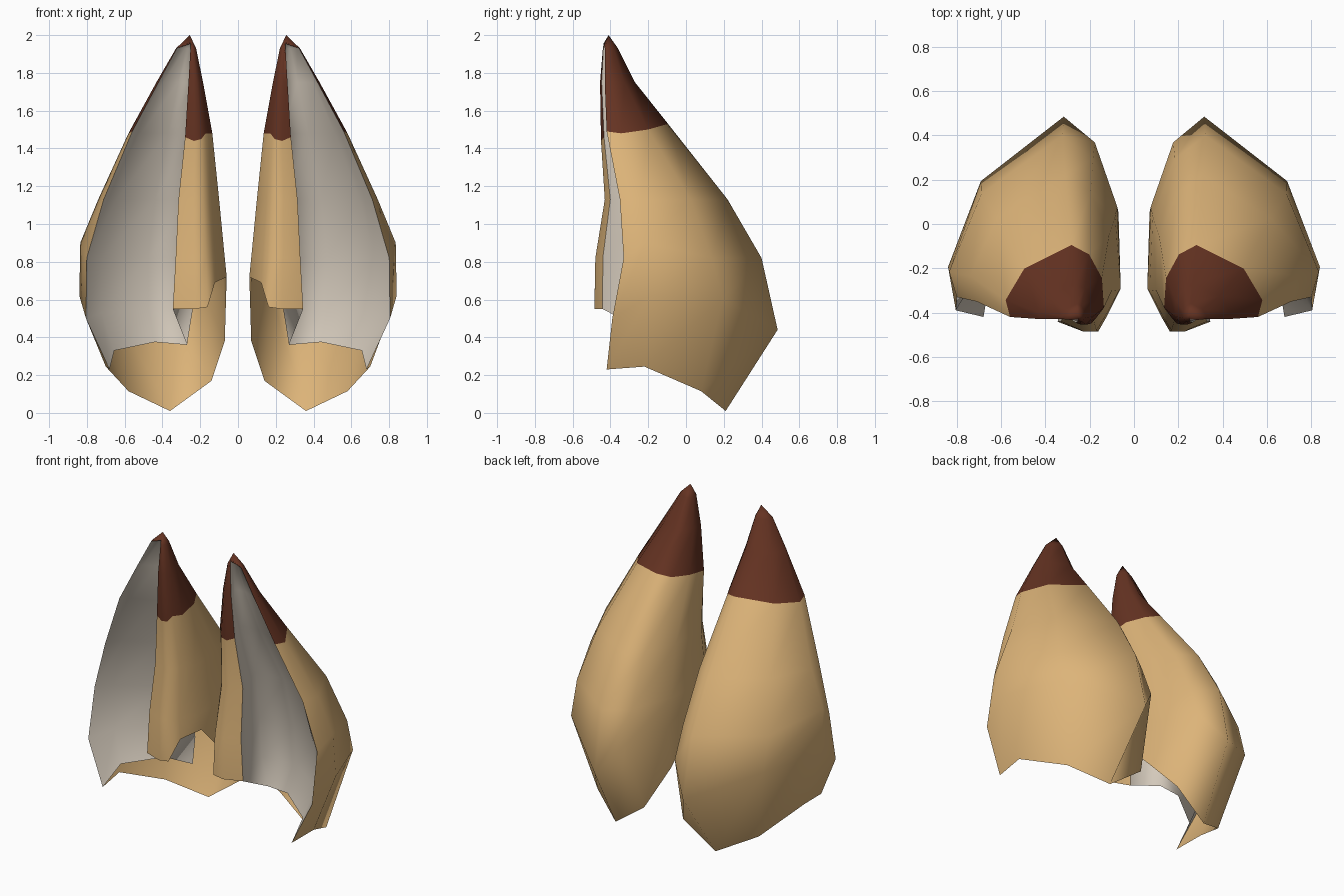
import bpy

cube = bpy.data.objects.get("Cube")
if cube:
    bpy.data.objects.remove(cube, do_unlink=True)


def material(name, colour):
    mat = bpy.data.materials.new(name)
    mat.use_nodes = True
    mat.diffuse_color = (*colour, 1)
    mat.node_tree.nodes["Principled BSDF"].inputs["Base Color"].default_value = (*colour, 1)
    return mat


TAN = material("tan fur", (0.72, 0.455, 0.19))
BROWN = material("dark brown tip", (0.13, 0.033, 0.016))
GREY = material("pale inner ear", (0.66, 0.59, 0.50))

# Ear levels: height, inner x, outer x, front y, back y, rim y, flap edge x
LEVELS = [
    (0.55, 0.06, 0.84, -0.485, 0.485, -0.39, 0.345),
    (0.82, 0.07, 0.835, -0.48, 0.40, -0.33, 0.33),
    (1.13, 0.10, 0.74, -0.43, 0.22, -0.35, 0.315),
    (1.48, 0.136, 0.58, -0.45, -0.095, -0.42, 0.28),
    (1.75, 0.185, 0.432, -0.455, -0.27, -0.43, 0.262),
    (1.93, 0.222, 0.328, -0.44, -0.36, -0.43, 0.25),
]
BORDER = 3  # level where the dark tip begins
SHELL_TIP = (0.255, -0.41, 2.0)
LINING_TIP = (0.252, -0.434, 1.962)

# Cross-section columns: across, depth, {level: lift}, and the hem point below
# (None where the hem is the lowest level)
FLAP_EDGE = (None, 0.045, {BORDER: -0.02, 5: 0.025}, None)
RIM = (0.955, None, {0: -0.05, BORDER: 0.01}, (0.68, -0.42, 0.23))
SHELL = [
    FLAP_EDGE,
    (0.22, 0.0, {BORDER: -0.04}, None),
    (0.13, 0.0, {0: 0.01, BORDER: -0.03}, None),
    (0.08, 0.07, {0: 0.14}, None),
    (0.0, 0.2, {0: 0.17}, None),
    (0.02, 0.58, {0: 0.1, BORDER: 0.02}, (0.07, 0.05, 0.38)),
    (0.15, 0.88, {0: 0.07, BORDER: 0.03}, (0.14, 0.23, 0.17)),
    (0.33, 1.0, {0: -0.11, BORDER: 0.05}, (0.36, 0.21, 0.01)),
    (0.81, 0.7, {0: 0.055, BORDER: 0.02}, (0.58, 0.08, 0.115)),
    (1.0, 0.3, {0: 0.07, 1: 0.08}, (0.70, -0.22, 0.245)),
    RIM,
]
LINING = [
    RIM,
    (0.85, 0.26, {0: -0.02}, (0.655, -0.27, 0.33)),
    (0.53, 0.43, {}, (0.44, -0.12, 0.375)),
    (0.23, 0.4, {}, (0.27, -0.08, 0.36)),
    FLAP_EDGE,
]


def point(level, column):
    z, x_in, x_out, y_front, y_back, y_rim, x_flap = LEVELS[level]
    across, depth, lifts, _ = column
    x = x_flap if across is None else x_in + across * (x_out - x_in)
    y = y_rim if depth is None else y_front + depth * (y_back - y_front)
    return (x, y, z + lifts.get(level, 0))


def sheet(name, columns, tip_point, side, mats, capped=False):
    verts, faces, tones = [], [], []

    def add(p):
        verts.append((p[0] * side, p[1], p[2]))
        return len(verts) - 1

    def face(ids, level):
        ids = [i for i in ids if i is not None]
        if len(ids) > 2:
            faces.append(ids[::-1] if side > 0 else ids)
            tones.append(len(mats) - 1 if level >= BORDER else 0)

    # Hem, then the levels, then the tip
    grid = [[add(c[3]) if c[3] else None for c in columns]]
    for level in range(len(LEVELS)):
        grid.append([add(point(level, c)) for c in columns])
    tip = add(tip_point)
    top = grid[-1]
    for r, (low, high) in enumerate(zip(grid, grid[1:])):
        for j in range(len(columns) - 1):
            face([low[j], low[j + 1], high[j + 1], high[j]], r - 1)
    for j in range(len(columns) - 1):
        face([top[j], top[j + 1], tip], BORDER)
    if capped:
        face([top[-1], top[0], tip], BORDER)

    mesh = bpy.data.meshes.new(name)
    mesh.from_pydata(verts, [], faces)
    for mat in mats:
        mesh.materials.append(mat)
    for poly, tone in zip(mesh.polygons, tones):
        poly.material_index = tone
        poly.use_smooth = True
    mesh.update()
    obj = bpy.data.objects.new(name, mesh)
    bpy.context.collection.objects.link(obj)


# Both ears: furry outer shell with a folded flap, and a pale hollow lining
for label, side in (("left", 1), ("right", -1)):
    sheet(label + "_ear_shell", SHELL, SHELL_TIP, side, [TAN, BROWN], capped=True)
    sheet(label + "_ear_lining", LINING, LINING_TIP, side, [GREY])
